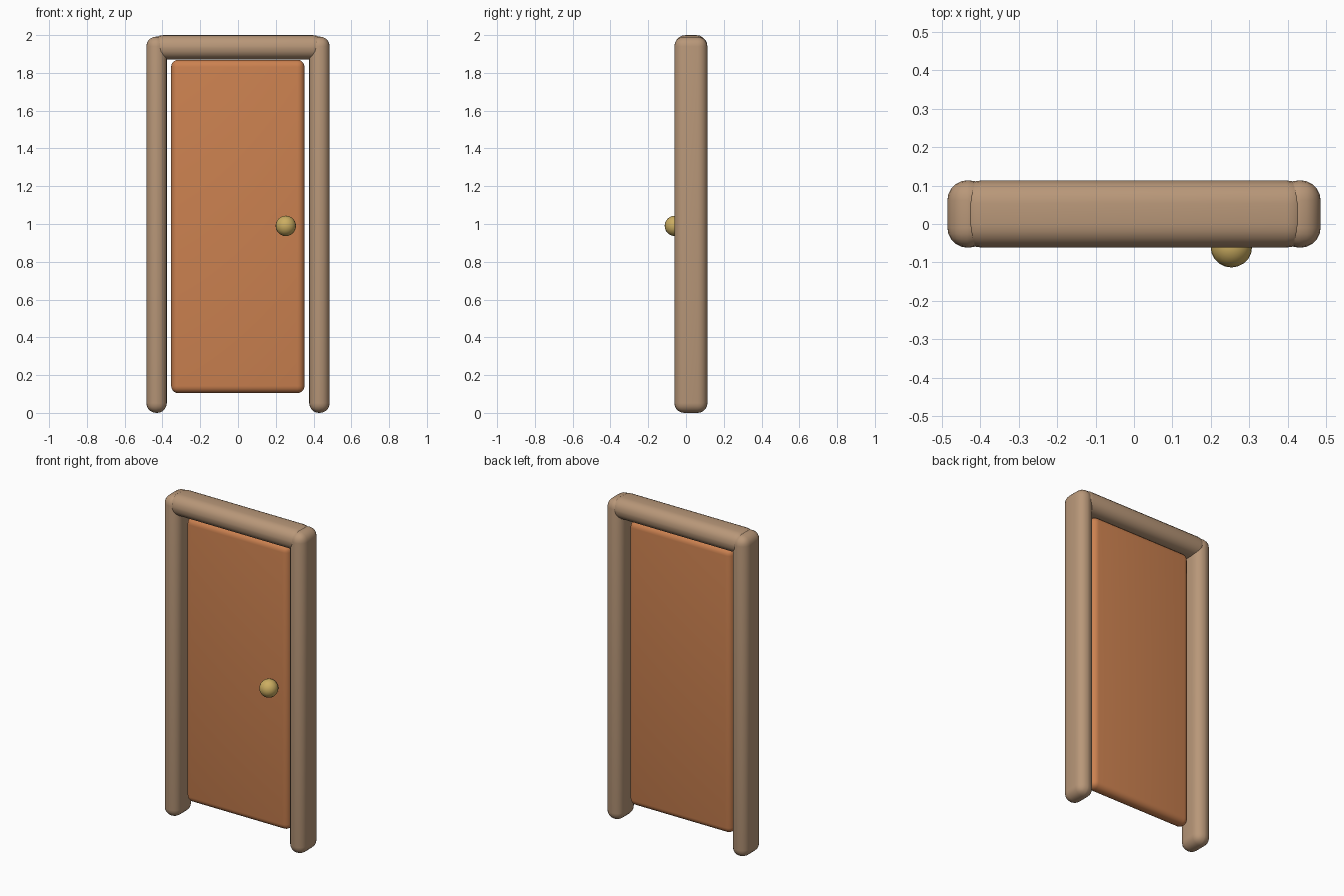
import bpy
from math import radians

if "Cube" in bpy.data.objects:
    bpy.data.objects.remove(bpy.data.objects["Cube"])


def material(name, color):
    mat = bpy.data.materials.new(name)
    mat.diffuse_color = (*color, 1)
    mat.use_nodes = True
    mat.node_tree.nodes["Principled BSDF"].inputs["Base Color"].default_value = mat.diffuse_color
    return mat


frame_mat = material("frame wood", (0.48, 0.31, 0.19))
door_mat = material("door wood", (0.60, 0.22, 0.08))
brass_mat = material("brass", (0.60, 0.42, 0.12))


def rounded_box(name, center, size, radius, mat):
    bpy.ops.mesh.primitive_cube_add(size=1, location=center)
    ob = bpy.context.object
    ob.name = name
    ob.scale = size
    bpy.ops.object.transform_apply(location=False, rotation=False, scale=True)
    bevel = ob.modifiers.new("round edges", 'BEVEL')
    bevel.width = radius
    bevel.segments = 5
    bevel.limit_method = 'ANGLE'
    bpy.ops.object.modifier_apply(modifier=bevel.name)
    bpy.ops.object.shade_smooth_by_angle(angle=radians(40))
    ob.data.materials.append(mat)
    return ob


MID_Y = 0.026

# Side posts of the frame
for side, label in ((-1, "left"), (1, "right")):
    rounded_box(f"{label}_post", (side * 0.431, MID_Y, 0.996),
                (0.108, 0.175, 1.992), 0.052, frame_mat)

# Top bar, its ends buried in the posts
rounded_box("top_bar", (0, MID_Y, 1.936), (0.91, 0.175, 0.128), 0.06, frame_mat)

# Door leaf, recessed in the frame
rounded_box("door_panel", (-0.001, MID_Y, 0.987), (0.706, 0.08, 1.765), 0.038, door_mat)

# Round knob on the front only
bpy.ops.mesh.primitive_uv_sphere_add(segments=20, ring_count=12, radius=0.054,
                                     location=(0.253, -0.059, 0.99))
knob = bpy.context.object
knob.name = "door_knob"
bpy.ops.object.shade_smooth()
knob.data.materials.append(brass_mat)
